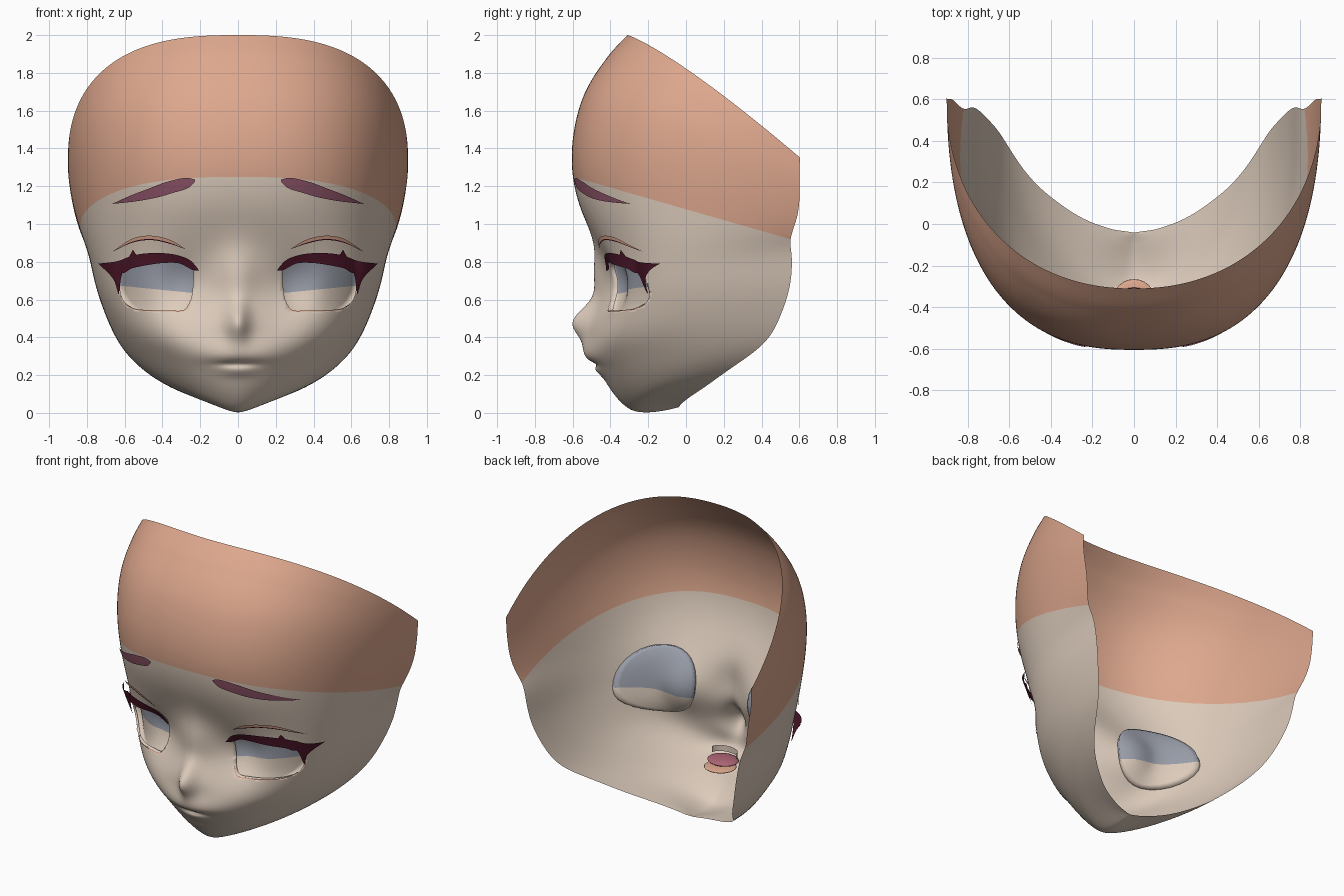
import bpy, bmesh, math
from mathutils import Vector, Matrix
from mathutils.bvhtree import BVHTree

if "Cube" in bpy.data.objects:
    bpy.data.objects.remove(bpy.data.objects["Cube"])


def material(name, r, g, b):
    m = bpy.data.materials.new(name)
    m.diffuse_color = (r, g, b, 1)
    m.use_nodes = True
    m.node_tree.nodes["Principled BSDF"].inputs["Base Color"].default_value = m.diffuse_color
    return m


CREAM = material("cream_skin", .72, .60, .50)
TAN = material("tan_forehead", .73, .39, .27)
GREY = material("eye_grey", .32, .34, .395)
MAROON = material("lash_maroon", .075, .008, .022)
MAUVE = material("brow_mauve", .26, .085, .135)
PINK = material("tongue_pink", .42, .13, .18)


def finish(bm, name, *mats):
    me = bpy.data.meshes.new(name)
    bm.to_mesh(me)
    bm.free()
    for m in mats:
        me.materials.append(m)
    for p in me.polygons:
        p.use_smooth = True
    ob = bpy.data.objects.new(name, me)
    bpy.context.collection.objects.link(ob)
    return ob


def spline(pts, sub, closed=False):
    """Catmull-Rom curve through tuples of any length."""
    n, out = len(pts), []
    for i in range(n if closed else n - 1):
        pick = (lambda k: pts[k % n]) if closed else (lambda k: pts[max(0, min(n - 1, k))])
        a, b, c, d = (pick(i + k) for k in (-1, 0, 1, 2))
        for j in range(sub):
            t = j / sub
            out.append(tuple(.5 * (2 * q + (r - p) * t + (2 * p - 5 * q + 4 * r - s) * t * t
                                   + (3 * q - p - 3 * r + s) * t ** 3)
                             for p, q, r, s in zip(a, b, c, d)))
    if not closed:
        out.append(tuple(pts[-1]))
    return out


def relax(pts, reach):
    """Moving average that keeps both ends."""
    out = []
    for i in range(len(pts)):
        k = min(i, len(pts) - 1 - i, reach)
        part = pts[i - k:i + k + 1]
        out.append(tuple(sum(c) / len(part) for c in zip(*part)))
    return out


def grid(bm, rows):
    vs = [[bm.verts.new(p) for p in row] for row in rows]
    for a, b in zip(vs, vs[1:]):
        for i in range(len(a) - 1):
            bm.faces.new((a[i], a[i + 1], b[i + 1], b[i]))


def split_colour(bm, co, no, index):
    """Cut along a plane and colour the faces on its positive side."""
    bmesh.ops.bisect_plane(bm, geom=bm.verts[:] + bm.edges[:] + bm.faces[:],
                           plane_co=co, plane_no=no, dist=1e-5)
    for f in bm.faces:
        if (f.calc_center_median() - Vector(co)).dot(Vector(no)) > 0:
            f.material_index = index


def bell(d, s):
    return math.exp(-(d / s) ** 2)


def relief(x, z):
    """Nose, eye sockets and lips, as a push along y."""
    ax = abs(x)
    y = -(.08 * bell(ax, .055) + .055 * bell(ax, .15)) * bell(z - .48, .11 if z > .48 else .10)
    y -= .055 * bell(ax, .11) * bell(z - .72, .16)
    y += .05 * bell(ax - .29, .12) * bell(z - .68, .14)
    y -= .04 * bell(ax, .18) * bell(z - .31, .085 if z > .31 else .05)
    y += .02 * bell(ax, .10) * bell(z - .257, .014)
    y -= .014 * bell(ax, .10) * bell(z - .222, .03)
    return y


# Face shell: each row runs from the centre line (y, z) to the rear edge (x, y, z); last value is squareness
ROWS = [(-.04, .03, .02, -.038, .03, 2), (-.14, .006, .2, -.005, .07, 2), (-.25, .002, .36, .1, .135, 2),
        (-.32, .03, .485, .2, .212, 2), (-.40, .12, .585, .34, .305, 2.1), (-.455, .22, .645, .44, .395, 2.3),
        (-.505, .32, .69, .49, .49, 2.45), (-.455, .48, .737, .54, .62, 2.75), (-.43, .62, .768, .56, .74, 3.0),
        (-.43, .75, .79, .56, .85, 3.05), (-.47, .9, .82, .548, .92, 2.85), (-.55, 1.05, .85, .58, 1.0, 2.6),
        (-.597, 1.22, .875, .6, 1.1, 2.5), (-.607, 1.38, .887, .6, 1.17, 2.48), (-.58, 1.58, .897, .6, 1.24, 2.45),
        (-.49, 1.8, .9, .6, 1.30, 2.35), (-.31, 2.0, .9, .605, 1.35, 2.15)]
N = 90
rows = []
for yf, zf, xb, yb, zb, n in relax(spline(ROWS, 10), 7):
    w = max(0, min(1, (zf - .1) / .9))
    w = w * w * (3 - 2 * w)
    row = []
    for i in range(-N, N + 1):
        s = math.sin(math.pi / 2 * (1 - (1 - abs(i) / N) ** 1.3))
        c = max(0, 1 - s ** n) ** (1 / n)
        x = math.copysign(xb * s, i)
        low = (math.hypot(s, .12) - .12) / (math.hypot(1, .12) - .12)
        z = zf + (zb - zf) * ((1 - w) * low + w * (1 - c) ** 1.2)
        row.append((x, yb + (yf - yb) * c + relief(x, z), z))
    rows.append(row)
face = bmesh.new()
grid(face, rows)
face.normal_update()
tree = BVHTree.FromBMesh(face)


def cast(x, z):
    """Point on the face and its inward direction."""
    hit, no = tree.ray_cast(Vector((x, -3, z)), Vector((0, 1, 0)))[:2]
    if hit is None:
        return Vector((x, -.2, z)), Vector((0, 1, 0))
    return hit, no if no.y > 0 else -no


def surf(x, z):
    return cast(x, z)[0].y


split_colour(face, (0, 0, 1.078), (0, .287, 1), 1)

# Eye openings
EYE = spline([(.237, .70), (.243, .765), (.31, .81), (.39, .818), (.47, .812), (.56, .797), (.61, .755),
              (.624, .65), (.595, .58), (.545, .552), (.466, .544), (.36, .542), (.285, .546), (.25, .60)], 10, True)


def inside(x, z):
    res = False
    for (x1, z1), (x2, z2) in zip(EYE, EYE[1:] + EYE[:1]):
        if (z1 > z) != (z2 > z) and x < x1 + (z - z1) * (x2 - x1) / (z2 - z1):
            res = not res
    return res


gone = []
for f in face.faces:
    c = f.calc_center_median()
    if .2 < abs(c.x) < .66 and .5 < c.z < .85 and inside(abs(c.x), c.z):
        gone.append(f)
bmesh.ops.delete(face, geom=gone, context='FACES')
rim = [e for e in face.edges if e.is_boundary and
       all(v.co.y < .2 and .5 < v.co.z < .85 and .2 < abs(v.co.x) < .66 for v in e.verts)]
for v in {v for e in rim for v in e.verts}:
    sx = 1 if v.co.x > 0 else -1
    x, z = min(EYE, key=lambda p: (p[0] - abs(v.co.x)) ** 2 + (p[1] - v.co.z) ** 2)
    v.co = (sx * x, surf(sx * x, z), z)
# Lid thickness behind the rim
ext = bmesh.ops.extrude_edge_only(face, edges=rim)["geom"]
for g in ext:
    if isinstance(g, bmesh.types.BMVert):
        g.co.y += .02
finish(face, "face_shell", CREAM, TAN)


def plate(name, upper, lower, mat, off, flare=0, sub=8, across=4):
    """Thin painted plate between two curves in x, z, laid on the face."""
    k = max(len(upper), len(lower)) * sub

    def even(pts):
        c = spline(pts, 24)
        return [c[round(i * (len(c) - 1) / k)] for i in range(k + 1)]
    for side, s in (("left", 1), ("right", -1)):
        bm = bmesh.new()
        out = []
        for j in range(across + 1):
            t = j / across
            line = []
            for (x1, z1), (x2, z2) in zip(even(upper), even(lower)):
                x, z = x1 + (x2 - x1) * t, z1 + (z2 - z1) * t
                line.append((s * x, surf(s * x, z) - off - flare * max(0, x - .62), z))
            out.append(line)
        grid(bm, out)
        bmesh.ops.remove_doubles(bm, verts=bm.verts[:], dist=1e-4)
        finish(bm, side + "_" + name, mat)


# Brows
plate("brow", [(.228, 1.235), (.28, 1.244), (.38, 1.222), (.466, 1.19), (.57, 1.15), (.667, 1.106)],
      [(.228, 1.225), (.265, 1.19), (.35, 1.163), (.43, 1.14), (.54, 1.12), (.667, 1.106)], MAUVE, .012)
# Lashes: upper band, outer wedge and small spike
plate("upper_lash", [(.205, .753), (.25, .805), (.31, .832), (.386, .845), (.48, .845), (.56, .832), (.64, .803), (.74, .79)],
      [(.205, .753), (.243, .758), (.31, .791), (.39, .794), (.47, .784), (.56, .766), (.62, .74), (.74, .79)],
      MAROON, .016, 1.0)
plate("outer_lash", [(.60, .77), (.618, .72), (.63, .635)], [(.74, .79), (.663, .712), (.634, .63)], MAROON, .015, 1.0)
plate("lash_spike", [(.535, .83), (.555, .862)], [(.58, .82), (.557, .862)], MAROON, .018)
# Eyelid crease, with a dark line beneath
CREASE = [(.275, .865), (.36, .916), (.46, .938), (.56, .922), (.667, .852)]
BAND = (0, 1, 1.1, 1, 0)
plate("lid_crease", CREASE, [(x, z - .016 * b) for (x, z), b in zip(CREASE, BAND)], TAN, .02)
plate("crease_line", [(x, z - .016 * b) for (x, z), b in zip(CREASE, BAND)],
      [(x, z - .021 * b) for (x, z), b in zip(CREASE, BAND)], MAROON, .02, 0, 8, 1)
# Lower lid line
LID = [(.595, .58), (.545, .552), (.466, .544), (.36, .542), (.285, .546), (.25, .60)]
plate("lower_lid_line", LID, [(.44 + (x - .44) * 1.012, .66 + (z - .66) * 1.05) for x, z in LID], TAN, .006, 0, 8, 1)

# Eye dishes behind the openings, with a rim that meets the face
for side, s in (("left", 1), ("right", -1)):
    bm = bmesh.new()
    out = []
    for j in range(14):
        r = max(.001, min(1, j / 12))
        depth = .004 if j == 13 else .032 + .02 * (1 - r ** 4)
        line = []
        for i in range(33):
            a = 2 * math.pi * i / 32
            ca, sa = math.cos(a), math.sin(a)
            x = .43 + .225 * r * math.copysign(abs(ca) ** .9, ca)
            z = .705 + .205 * r * math.copysign(abs(sa) ** .9, sa)
            p, no = cast(s * x, z)
            line.append(p + no * depth)
        out.append(line)
    grid(bm, out)
    bmesh.ops.remove_doubles(bm, verts=bm.verts[:], dist=1e-4)
    split_colour(bm, (s * .44, 0, .655), (-s * .1, 0, 1), 1)
    finish(bm, side + "_eye", CREAM, GREY)

# Mouth interior: tongue, floor and upper tooth band
for name, y, z, size, mat in (("tongue", -.39, .268, (.10, .085, .02), PINK),
                              ("mouth_floor", -.36, .235, (.10, .095, .013), TAN)):
    bm = bmesh.new()
    bmesh.ops.create_uvsphere(bm, u_segments=24, v_segments=12, radius=1,
                              matrix=Matrix.Translation((0, y, z)) @ Matrix.Diagonal((*size, 1)))
    finish(bm, name, mat)
bm = bmesh.new()
arc = [(.09 * math.cos(math.pi * i / 16), -.40 - .06 * math.sin(math.pi * i / 16)) for i in range(17)]
grid(bm, [[(x, y, z) for x, y in arc] for z in (.29, .33)])
finish(bm, "upper_teeth", CREAM)
